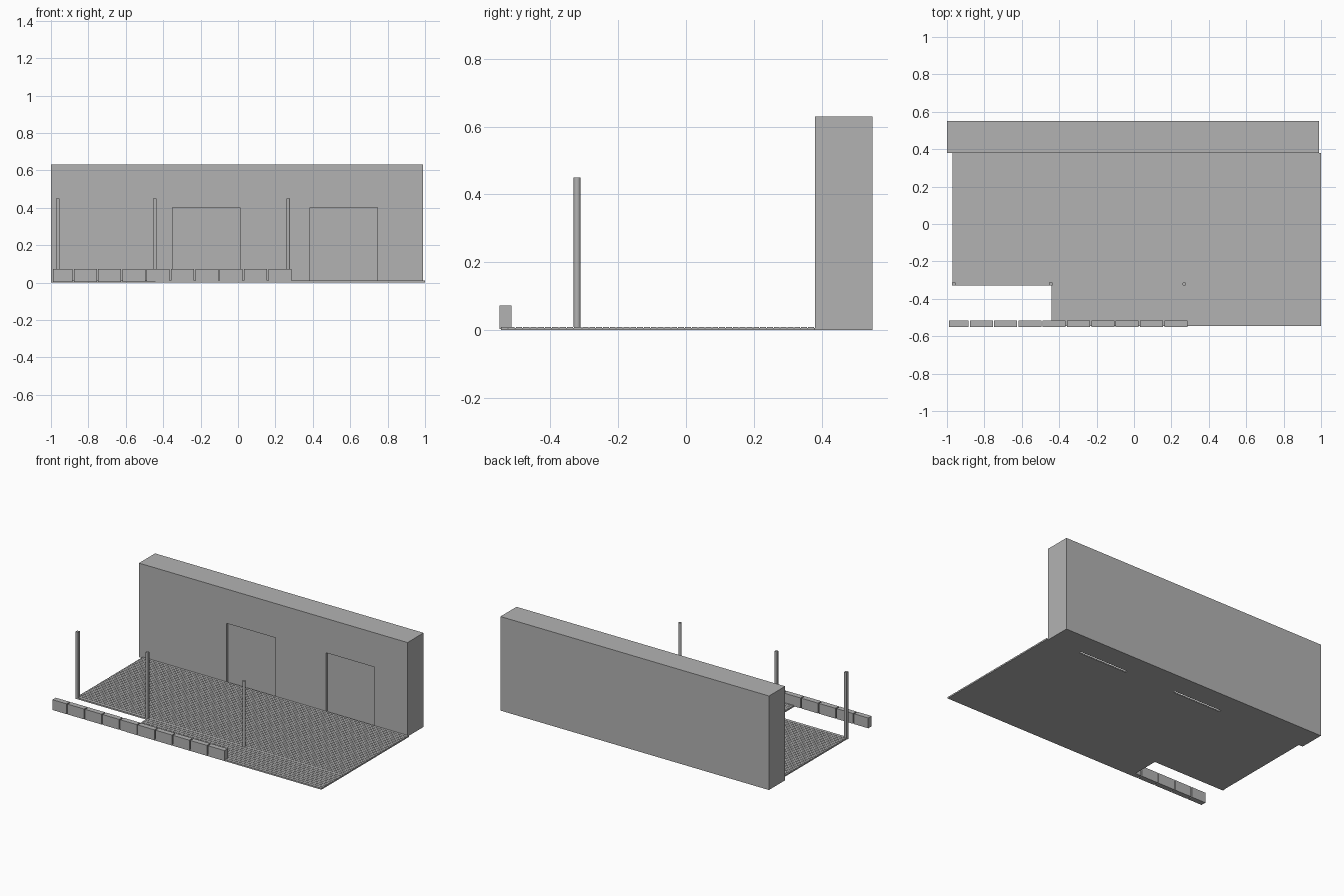
import bpy
import bmesh
from mathutils import Matrix, Vector

cube = bpy.data.objects.get("Cube")
if cube:
    bpy.data.objects.remove(cube, do_unlink=True)

grey = bpy.data.materials.new("plain grey")
grey.use_nodes = True
grey.diffuse_color = (0.45, 0.45, 0.45, 1)
grey.node_tree.nodes["Principled BSDF"].inputs["Base Color"].default_value = (0.45, 0.45, 0.45, 1)


def finish(name, bm):
    bmesh.ops.recalc_face_normals(bm, faces=bm.faces)
    mesh = bpy.data.meshes.new(name)
    bm.to_mesh(mesh)
    bm.free()
    mesh.materials.append(grey)
    obj = bpy.data.objects.new(name, mesh)
    bpy.context.collection.objects.link(obj)
    return obj


def add_box(bm, x, y, z):
    size = Vector((x[1] - x[0], y[1] - y[0], z[1] - z[0]))
    mid = Vector((sum(x), sum(y), sum(z))) / 2
    bmesh.ops.create_cube(bm, size=1, matrix=Matrix.Translation(mid) @ Matrix.Diagonal(size).to_4x4())


def box(name, x, y, z):
    bm = bmesh.new()
    add_box(bm, x, y, z)
    return finish(name, bm)


# Back wall with two shallow door recesses, open at the bottom
wall = box("back_wall", (-1, 0.99), (0.38, 0.55), (0, 0.63))
for label, left, right in (("centre", -0.35, 0.01), ("side", 0.385, 0.745)):
    cutter = box(label + "_door_cutter", (left, right), (0.3, 0.395), (-0.1, 0.4))
    cutter.hide_render = True
    cutter.hide_set(True)
    cutter.display_type = 'WIRE'
    cut = wall.modifiers.new(label + "_door", 'BOOLEAN')
    cut.operation = 'DIFFERENCE'
    cut.solver = 'EXACT'
    cut.object = cutter

# L-shaped deck base
BACK, STEP, FRONT = 0.38, -0.33, -0.545
LEFT, INNER, RIGHT = -0.97, -0.44, 1.0
outline = [(LEFT, BACK), (LEFT, STEP), (INNER, STEP), (INNER, FRONT), (RIGHT, FRONT), (RIGHT, BACK)]
bm = bmesh.new()
face = bm.faces.new([bm.verts.new((x, y, 0)) for x, y in outline])
top = bmesh.ops.extrude_face_region(bm, geom=[face], use_keep_orig=True)["geom"]
bmesh.ops.translate(bm, vec=(0, 0, 0.007), verts=[v for v in top if isinstance(v, bmesh.types.BMVert)])
finish("deck_base", bm)


# Narrow deck boards with fine grooves between them
def boards(name, x, y, count):
    bm = bmesh.new()
    pitch = (y[1] - y[0]) / count
    for i in range(count):
        start = y[0] + i * pitch
        add_box(bm, x, (start, start + pitch - 0.003), (0.006, 0.01))
    finish(name, bm)


boards("terrace_boards", (LEFT, RIGHT), (STEP + 0.025, BACK), 34)
boards("front_boards", (INNER, RIGHT), (FRONT, STEP), 10)
box("deck_border", (LEFT, RIGHT), (STEP, STEP + 0.022), (0.006, 0.01))

# Two square posts and one round post
for label, x in (("outer", -0.963), ("middle", -0.446)):
    box(label + "_post", (x - 0.009, x + 0.009), (-0.33, -0.312), (0, 0.45))
bm = bmesh.new()
bmesh.ops.create_cone(bm, cap_ends=True, segments=16, radius1=0.01, radius2=0.01, depth=0.44,
                      matrix=Matrix.Translation((0.269, -0.321, 0.23)))
round_post = finish("round_post", bm)
bpy.context.view_layer.objects.active = round_post
round_post.select_set(True)
bpy.ops.object.shade_smooth_by_angle()

# Row of low blocks along the front, the last one shorter
for i in range(10):
    end = 0.285 - i * 0.13
    box(f"front_block_{i + 1}", (max(end - 0.123, -0.99), end), (-0.55, -0.515), (0.004, 0.073))
